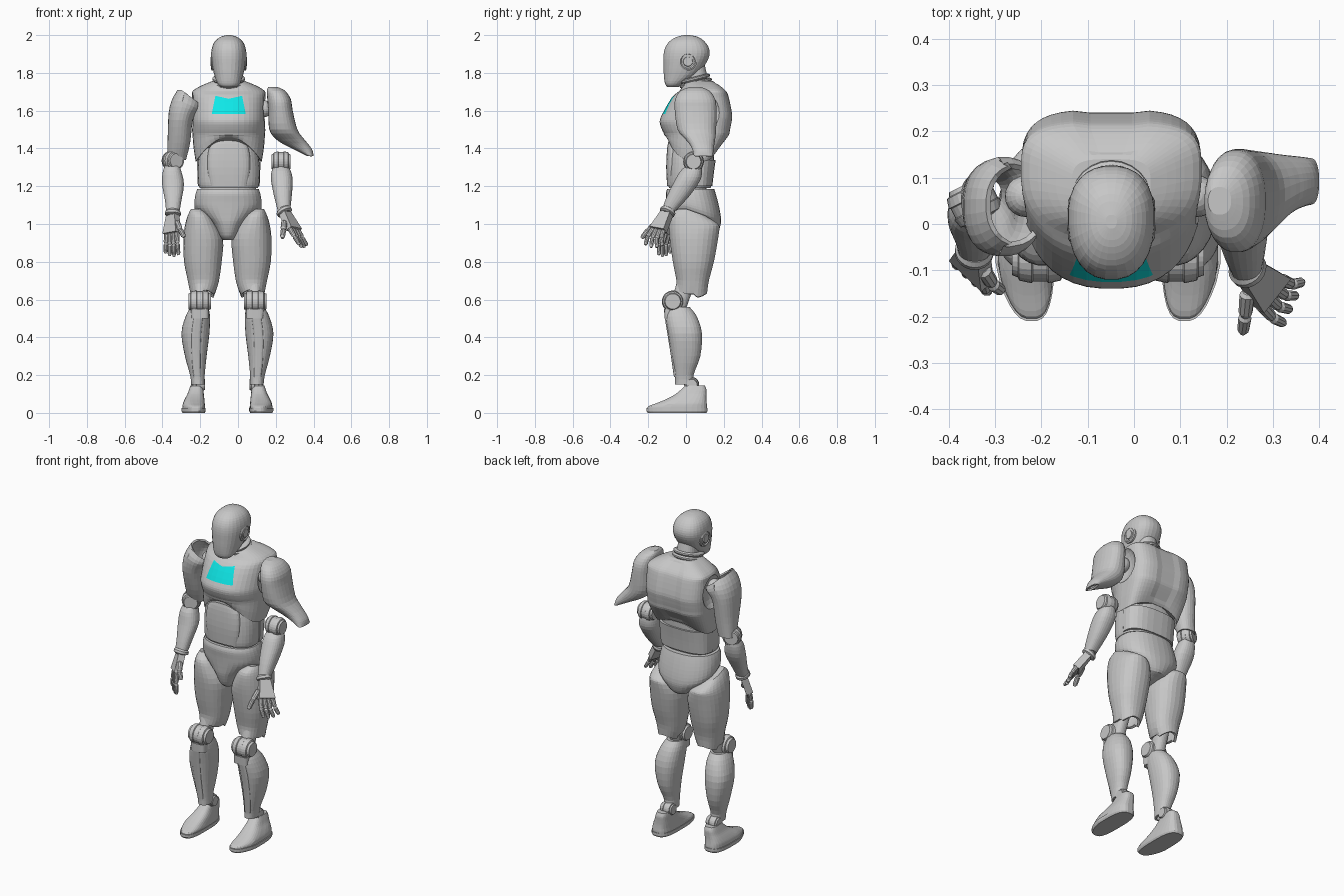
import bpy, bmesh
from math import cos, sin, pi, copysign
from mathutils import Vector

if "Cube" in bpy.data.objects:
    bpy.data.objects.remove(bpy.data.objects["Cube"])

C = -0.049          # middle plane of the head and torso
HIPS = -0.056       # middle plane of the legs
SIDES = {"right": -1, "left": 1}


def material(name, colour):
    m = bpy.data.materials.new(name)
    m.use_nodes = True
    m.diffuse_color = colour
    m.node_tree.nodes["Principled BSDF"].inputs["Base Color"].default_value = colour
    return m


GREY = material("light grey shell", (0.57, 0.57, 0.57, 1))
CYAN = material("cyan panel", (0.005, 0.87, 0.87, 1))


def finish(name, bm, shell=0):
    """Turn a bmesh into an object, with a wall thickness if it is open."""
    bmesh.ops.recalc_face_normals(bm, faces=bm.faces[:])
    mesh = bpy.data.meshes.new(name)
    bm.to_mesh(mesh)
    bm.free()
    ob = bpy.data.objects.new(name, mesh)
    bpy.context.scene.collection.objects.link(ob)
    mesh.materials.append(GREY)
    mesh.materials.append(CYAN)
    if shell:
        mod = ob.modifiers.new("wall", "SOLIDIFY")
        mod.thickness = shell
        mod.offset = -1
    return ob


def smooth_rows(rows, steps):
    """Catmull-Rom interpolation between the given rows."""
    out = []
    last = len(rows) - 1
    for i in range(last):
        a, b, c, d = (rows[max(i - 1, 0)], rows[i], rows[i + 1], rows[min(i + 2, last)])
        for k in range(steps):
            t = k / steps
            out.append([q + t * ((r - p) / 2 + t * ((p - 2.5 * q + 2 * r - s / 2)
                        + t * (1.5 * (q - r) + (s - p) / 2)))
                        for p, q, r, s in zip(a, b, c, d)])
    return out + [list(rows[-1])]


def skin(rings, open_start=False, open_end=False):
    bm = bmesh.new()
    loops = [[bm.verts.new(p) for p in ring] for ring in rings]
    n = len(loops[0])
    for a, b in zip(loops, loops[1:]):
        for i in range(n):
            j = (i + 1) % n
            bm.faces.new((a[i], a[j], b[j], b[i]))
    if not open_start:
        bm.faces.new(loops[0])
    if not open_end:
        bm.faces.new(loops[-1])
    return bm


def loft(rows, n=28, power=2.3, back=None, mid=0.5, steps=3, **ends):
    """Rows of (z, x0, x1, y0, y1) become stacked rounded sections."""
    def bend(v, p):
        return copysign(abs(v) ** (2 / p), v)
    rings = []
    for z, x0, x1, y0, y1 in smooth_rows(rows, steps):
        ym, ring = y0 + mid * (y1 - y0), []
        for i in range(n):
            a = 2 * pi * (i + 0.5) / n
            p = power if sin(a) < 0 else (back or power)
            depth = ym - y0 if sin(a) < 0 else y1 - ym
            ring.append(((x0 + x1) / 2 + (x1 - x0) / 2 * bend(cos(a), p),
                         ym + depth * bend(sin(a), p), z))
        rings.append(ring)
    return skin(rings, **ends)


def centred(rows):
    return [(z, C - h, C + h, y0, y1) for z, h, y0, y1 in rows]


def sided(rows, s):
    return [(z, *sorted((HIPS + s * a, HIPS + s * b)), y0, y1) for z, a, b, y0, y1 in rows]


def tube(name, start, axis, profile, n=24):
    """Round sections of (distance, radius) along any axis."""
    axis = Vector(axis).normalized()
    u = axis.cross(Vector((0, 1, 0)) if abs(axis.y) < 0.8 else Vector((0, 0, 1))).normalized()
    v = axis.cross(u)
    return finish(name, skin([[Vector(start) + axis * t + u * r * cos(2 * pi * i / n)
                               + v * r * sin(2 * pi * i / n) for i in range(n)]
                              for t, r in profile]))


def joint(name, centre, axis, r, w):
    """Round hinge with stepped discs on both ends."""
    half = [(1, .5), (1, .7), (.8, .78), (.75, .9), (.3, 1), (.25, .93)]
    outline = [(-t, q) for t, q in half] + half[::-1]
    return tube(name, centre, axis, [(t * w, q * r) for t, q in outline])


def ball(name, centre, r):
    bm = bmesh.new()
    bmesh.ops.create_uvsphere(bm, u_segments=20, v_segments=12, radius=r)
    bmesh.ops.translate(bm, verts=bm.verts[:], vec=centre)
    return finish(name, bm)


# Head, ears and neck
finish("head", loft(centred([
    (1.725, .04, -.1, -.04), (1.745, .06, -.112, -.01), (1.79, .077, -.118, .06),
    (1.84, .088, -.12, .1), (1.89, .094, -.12, .124), (1.93, .09, -.112, .122),
    (1.965, .075, -.09, .1), (1.99, .045, -.05, .065), (2, .012, -.01, .02)]), mid=.55))
for side, s in SIDES.items():
    tube(side + "_ear", (C + s * .08, .01, 1.86), (s, 0, 0),
         [(0, .048), (.01, .048), (.014, .04), (.009, .034), (.009, .026), (.016, .024)])
finish("neck", loft(centred([(1.69, .065, -.01, .13), (1.75, .06, -.01, .12),
                             (1.84, .055, -.02, .1)])))
for i in range(2):
    tube(f"collar_{i}", (C, .055 - i * .01, 1.735 + i * .022), (0, -.25, 1),
         [(0, .08), (.008, .087), (.016, .087), (.022, .078)])

# Chest: arched lower rim, breastbone notch, spine groove, cyan panel
bm = loft(centred([
    (1.33, .175, -.1, .15), (1.4, .186, -.108, .19), (1.47, .192, -.115, .228),
    (1.5, .194, -.128, .235), (1.54, .196, -.14, .243), (1.58, .196, -.127, .246),
    (1.67, .195, -.075, .228), (1.705, .19, -.035, .212), (1.735, .14, -.015, .178),
    (1.757, .085, 0, .14)]), n=44, power=2.4, back=3.6, mid=.6)
for v in bm.verts:
    x = v.co.x - C
    if v.co.y < 0 and abs(x) < .02 and 1.48 < v.co.z < 1.57:
        v.co.y += .008
    if v.co.y > .15 and v.co.z > 1.36:
        v.co.y -= .014 * max(0, 1 - abs(x) / .08)
    if v.co.z < 1.47:
        rise = .13 if v.co.y < .05 else .05
        v.co.z += rise * (1.47 - v.co.z) / .14 * max(0, 1 - (x / .175) ** 2)
cuts = [((0, 0, 1.583), (0, 0, 1))]
for s in SIDES.values():
    cuts += [((C + s * .09, 0, 1.583), (1, 0, s * .2)), ((C, 0, 1.663), (-s * .22, 0, 1))]
for co, no in cuts:
    bmesh.ops.bisect_plane(bm, geom=bm.verts[:] + bm.edges[:] + bm.faces[:],
                           plane_co=co, plane_no=no)
for f in bm.faces:
    m = f.calc_center_median()
    x = abs(m.x - C)
    inside = x < .09 - .2 * (m.z - 1.583) and 1.583 < m.z < 1.663 + .22 * x
    f.material_index = int(m.y < 0 and inside)
chest = finish("chest", bm)

# Shoulder sockets cut from the chest, with balls inside
for side, s in SIDES.items():
    cutter = ball(side + "_socket_cutter", (0, 0, 0), 1)
    cutter.location = (C + s * .215, .085, 1.59)
    cutter.scale = (.055, .105, .11)
    cutter.hide_render = True
    cutter.hide_set(True)
    mod = chest.modifiers.new(side + " socket", "BOOLEAN")
    mod.operation = "DIFFERENCE"
    mod.object = cutter
    ball(side + "_shoulder_ball", (C + s * .185, .06, 1.61), .045)

# Abdomen, belly plate, waist and pelvis
finish("abdomen", loft(centred([
    (1.19, .155, -.09, .13), (1.22, .162, -.097, .138), (1.3, .164, -.097, .145),
    (1.38, .155, -.092, .15), (1.5, .13, -.07, .15)]), power=2.6, n=36))
finish("belly_plate", loft(centred([
    (1.2, .1, -.1, -.02), (1.3, .115, -.105, -.02), (1.4, .105, -.1, -.02),
    (1.45, .07, -.09, -.02)]), power=3))
finish("lower_back_plate", loft(centred([
    (1.2, .164, .03, .14), (1.27, .167, .03, .148), (1.34, .168, .03, .158)]),
    power=4, back=2.6, mid=.2))
finish("waist", loft(centred([(1.12, .145, -.08, .11), (1.21, .145, -.08, .11)])))
bm = loft(centred([
    (.915, .025, -.045, .04), (.94, .048, -.072, .1), (1, .085, -.092, .16),
    (1.045, .135, -.097, .18), (1.085, .172, -.1, .186), (1.12, .178, -.103, .178),
    (1.16, .172, -.107, .162), (1.185, .163, -.1, .15)]), n=36)
for v in bm.verts:      # the seat hangs lower than the front
    fade = min(1, (v.co.z - .915) / .08, max(0, 1.185 - v.co.z) / .1)
    v.co.x -= .004
    v.co.z -= .35 * max(0, v.co.y) * fade
finish("pelvis", bm)

# Legs, measured outward from the middle plane
for side, s in SIDES.items():
    bm = loft(sided([
        (1.08, .13, .195, -.04, .1), (1.05, .09, .21, -.08, .155),
        (1, .055, .224, -.09, .178), (.92, .022, .234, -.087, .17),
        (.8, .03, .23, -.07, .148), (.7, .045, .21, -.052, .122),
        (.62, .072, .195, -.055, .112)], s), open_end=True)
    for v in bm.verts:       # sloping top, arched hem behind the knee
        if v.co.z > .98:
            v.co.z -= .35 * max(0, v.co.y) * (v.co.z - .98) / .1
        if v.co.z < .72:
            x = (v.co.x - HIPS - s * .135) / .07
            k = (.72 - v.co.z) / .1
            v.co.z += k * (.035 * (1 - x * x) - (.02 if v.co.y > .06 else 0))
    finish(side + "_thigh", bm, .014)
    finish(side + "_knee_link", loft(sided([(.55, .11, .18, -.09, 0),
                                            (.72, .1, .18, -.04, .06)], s)))
    joint(side + "_knee", (HIPS + s * .147, -.07, .59), (1, 0, 0), .058, .06)
    finish(side + "_knee_housing", loft(sided([
        (.5, .1, .19, -.114, -.05), (.55, .1, .193, -.116, -.05)], s), power=4))
    finish(side + "_shin", loft(sided([
        (.56, .1, .195, -.1, .02), (.51, .092, .222, -.108, .058),
        (.42, .095, .244, -.095, .085), (.3, .11, .225, -.076, .076),
        (.2, .12, .198, -.06, .04), (.15, .12, .192, -.058, .05)], s),
        open_end=True), .012)
    finish(side + "_shin_plate", loft(sided([
        (.19, .14, .18, -.064, 0), (.3, .14, .192, -.08, 0), (.42, .135, .195, -.099, 0),
        (.5, .125, .185, -.112, 0)], s), power=4))
    joint(side + "_ankle", (HIPS + s * .155, .03, .15), (1, 0, 0), .04, .037)
    foot = loft(sided([
        (.018, .118, .238, -.205, .112), (.035, .118, .238, -.2, .112),
        (.052, .12, .235, -.155, .11), (.075, .122, .225, -.1, .108),
        (.1, .125, .212, -.055, .108), (.125, .127, .203, -.025, .108),
        (.145, .13, .196, -.005, .1)], s), power=3)
    sole = loft(sided([
        (0, .12, .238, -.203, .11), (.01, .115, .243, -.21, .115),
        (.025, .115, .243, -.21, .115)], s), power=3, steps=1)
    for name, bm in (("_foot", foot), ("_sole", sole)):
        inner = HIPS + s * .115
        for v in bm.verts:      # the outer edge tapers towards the toe
            v.co.x = inner + (v.co.x - inner) * (1 - 2 * max(0, -.1 - v.co.y))
        finish(side + name, bm)

# Upper arms: the right hangs with an open inner shoulder, the left swings outward
bm = loft([
    (1.66, -.35, -.192, -.048, .13), (1.62, -.364, -.2, -.07, .145),
    (1.55, -.37, -.238, -.06, .135), (1.43, -.373, -.253, -.02, .12),
    (1.34, -.374, -.275, .02, .11)], open_start=True, open_end=True)
for v in bm.verts:
    k = max(0, v.co.z - 1.56) / .1
    v.co.x += k * k * .03 * (v.co.x < -.3)
    v.co.z += k * (.05 - .75 * max(0, v.co.x + .3) - .3 * max(0, v.co.y - .05))
finish("right_upper_arm", bm, .012)
finish("left_upper_arm", loft([
    (1.725, .16, .21, .02, .08), (1.705, .152, .25, -.03, .125),
    (1.66, .155, .28, -.058, .155), (1.6, .16, .29, -.06, .162),
    (1.5, .165, .315, -.045, .16), (1.45, .2, .35, -.005, .155),
    (1.42, .245, .375, .02, .15), (1.39, .305, .395, .035, .146),
    (1.36, .365, .4, .042, .142)], open_end=True), .01)

# Elbows and forearms
joint("right_elbow", (-.345, .045, 1.335), (.5, -1, 0), .055, .045)
joint("left_elbow", (.228, .04, 1.33), (1, 0, 0), .055, .05)
finish("right_forearm", loft([
    (1.32, -.38, -.315, .01, .075), (1.28, -.398, -.3, -.02, .08),
    (1.21, -.402, -.286, -.04, .065), (1.12, -.386, -.3, -.07, .015),
    (1.05, -.38, -.312, -.09, -.025)]))
finish("left_forearm", loft([
    (1.31, .19, .262, .005, .08), (1.28, .178, .28, -.03, .085),
    (1.23, .175, .29, -.06, .075), (1.15, .19, .285, -.1, .02),
    (1.07, .21, .276, -.13, -.055)]))


# Hands: wrist cuff, hulled palm, jointed tapering fingers
def finger(name, base, tip, r):
    middle = base.lerp(tip, .5) + Vector((0, -.008, 0))
    for part, p, q, w in (("base", base, middle, r), ("tip", middle, tip, r * .85)):
        d = (q - p).length
        tube(f"{name}_{part}", p, q - p,
             [(-.004, w * .6), (.004, w), (d * .8, w * .9), (d, w * .5)], n=10)


def hand(side, *points):
    wrist, first, last, tip_a, tip_b, thumb, thumb_tip = map(Vector, points)
    down = (first + last) / 2 - wrist
    across = (last - first).normalized()
    normal = down.cross(across).normalized() * .02
    bm = bmesh.new()
    for corner in (wrist - across * .03, wrist + across * .03,
                   first - across * .012, last + across * .012):
        for k in (-1, 1):
            bm.verts.new(corner + normal * k)
    bmesh.ops.convex_hull(bm, input=bm.verts[:])
    finish(side + "_palm", bm)
    tube(side + "_wrist_cuff", wrist - down * .12, down,
         [(-.01, .034), (0, .042), (.014, .042), (.02, .03)])
    for i in range(4):
        t = i / 3
        tip = tip_a.lerp(tip_b, t) - Vector((0, 0, .012 if i in (1, 2) else 0))
        finger(f"{side}_finger_{i}", first.lerp(last, t), tip, .014)
    finger(side + "_thumb", thumb, thumb_tip, .017)


hand("right", (-.345, -.06, 1.05), (-.325, -.125, .955), (-.378, -.075, .945),
     (-.315, -.145, .835), (-.385, -.085, .845), (-.325, -.1, 1.01), (-.285, -.145, .93))
hand("left", (.248, -.1, 1.06), (.275, -.175, .975), (.318, -.12, .965),
     (.325, -.215, .89), (.365, -.125, .885), (.245, -.15, 1.01), (.235, -.235, .925))
